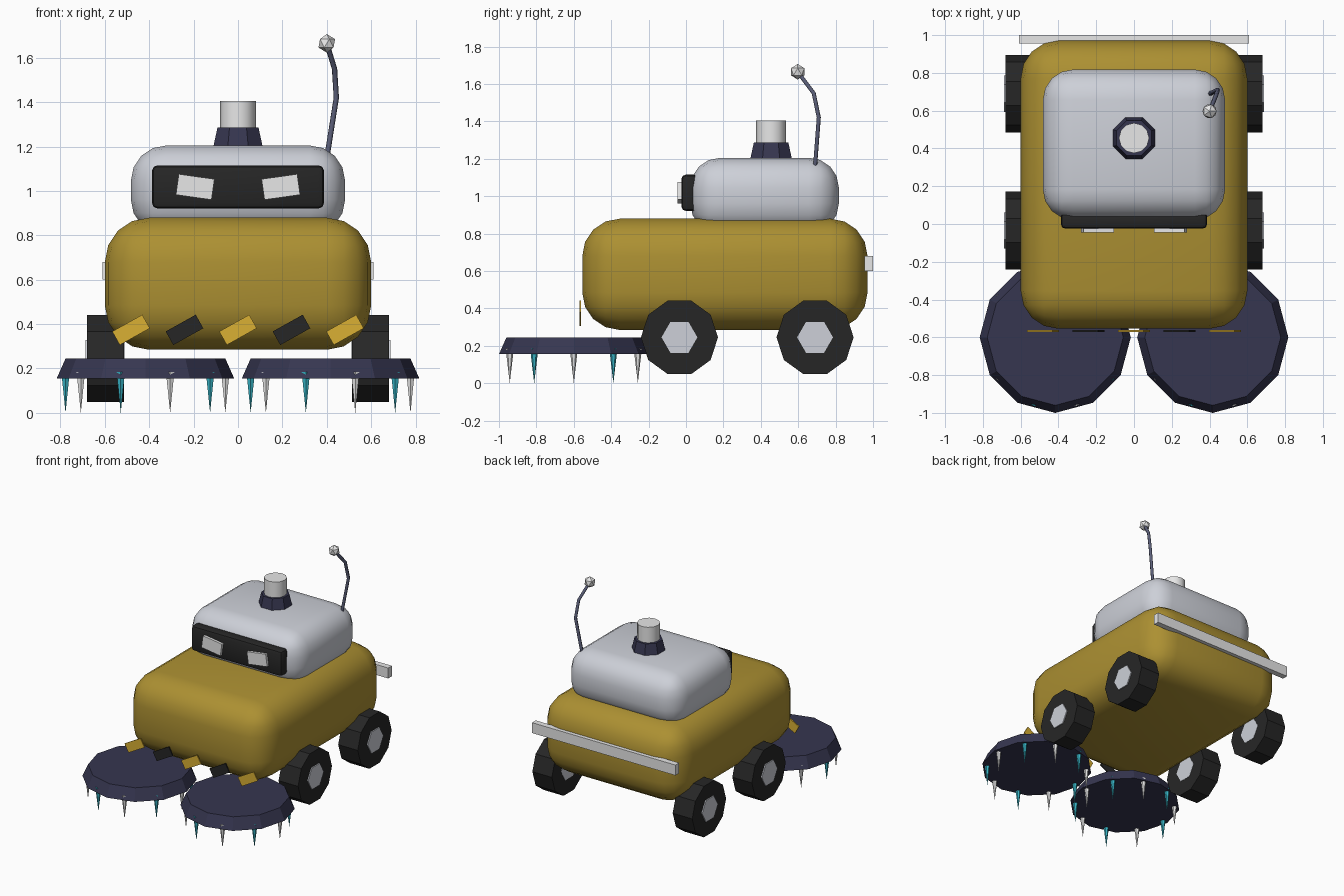
import bpy, bmesh, math
from mathutils import Matrix, Vector

cube = bpy.data.objects.get("Cube")
if cube:
    bpy.data.objects.remove(cube, do_unlink=True)


def material(name, rgb):
    """Flat material from an sRGB 0-255 colour."""
    lin = [((c / 255 + 0.055) / 1.055) ** 2.4 for c in rgb] + [1.0]
    m = bpy.data.materials.new(name)
    m.use_nodes = True
    m.diffuse_color = lin
    bsdf = next(n for n in m.node_tree.nodes if n.type == 'BSDF_PRINCIPLED')
    bsdf.inputs["Base Color"].default_value = lin
    bsdf.inputs["Roughness"].default_value = 0.7
    return m


OCHRE = material("ochre_paint", (172, 144, 50))
YELLOW = material("warning_yellow", (218, 176, 52))
SILVER = material("silver_shell", (205, 208, 216))
WHITE = material("off_white", (236, 236, 236))
BLACK = material("rubber_black", (38, 38, 38))
NAVY = material("dark_navy", (54, 54, 80))
SLATE = material("slate_metal", (92, 96, 122))
TEAL = material("teal_bristle", (55, 180, 198))


def add_object(name, bm, mat, smooth=False):
    bmesh.ops.recalc_face_normals(bm, faces=bm.faces)
    mesh = bpy.data.meshes.new(name)
    bm.to_mesh(mesh)
    bm.free()
    mesh.materials.append(mat)
    ob = bpy.data.objects.new(name, mesh)
    bpy.context.collection.objects.link(ob)
    if smooth:
        bpy.ops.object.select_all(action='DESELECT')
        ob.select_set(True)
        bpy.context.view_layer.objects.active = ob
        bpy.ops.object.shade_smooth_by_angle(angle=math.radians(40))
    return ob


def box(name, center, size, mat, bevel=0, segments=4, tilt=0):
    """Box tilted about y, with optional rounded edges."""
    bm = bmesh.new()
    bmesh.ops.create_cube(bm, size=1)
    bmesh.ops.scale(bm, vec=size, verts=bm.verts)
    if bevel:
        bmesh.ops.bevel(bm, geom=bm.edges[:], offset=bevel, segments=segments,
                        profile=0.5, affect='EDGES')
    bm.transform(Matrix.Translation(center) @ Matrix.Rotation(tilt, 4, 'Y'))
    return add_object(name, bm, mat, smooth=bevel > 0)


def cone(name, center, r_low, r_high, depth, sides, mat, axis_x=False, spin=0, smooth=False):
    """Prism or cone along z, or along x."""
    bm = bmesh.new()
    bmesh.ops.create_cone(bm, cap_ends=True, segments=sides,
                          radius1=r_low, radius2=r_high, depth=depth)
    turn = Matrix.Rotation(math.pi / 2, 4, 'Y') if axis_x else Matrix.Rotation(spin, 4, 'Z')
    bm.transform(Matrix.Translation(center) @ turn)
    bmesh.ops.remove_doubles(bm, verts=bm.verts, dist=1e-5)
    return add_object(name, bm, mat, smooth)


# Hull, cabin and visor
box("body", (0, 0.208, 0.582), (1.2, 1.525, 0.595), OCHRE, 0.2)
box("cabin", (0, 0.42, 1.003), (0.965, 0.795, 0.404), SILVER, 0.16)
box("visor", (0, 0.02, 1.018), (0.775, 0.09, 0.195), BLACK, 0.025, 2)
box("rear_bar", (0, 0.977, 0.64), (1.22, 0.045, 0.08), WHITE)

# Tilted eyes
for side, label in ((1, "left"), (-1, "right")):
    box(f"{label}_eye", (side * 0.193, -0.03, 1.018), (0.162, 0.03, 0.094), WHITE,
        tilt=-side * 0.14)

# Slanted warning stripes
for i in range(5):
    box(f"stripe_{i + 1}", ((i - 2) * 0.241, -0.566, 0.374), (0.155, 0.009, 0.07),
        BLACK if i % 2 else YELLOW, tilt=-0.51)

# Roof beacon
cone("beacon_collar", (0, 0.455, 1.243), 0.12, 0.1, 0.085, 8, NAVY, spin=math.pi / 8)
cone("beacon_light", (0, 0.455, 1.343), 0.08, 0.08, 0.125, 12, WHITE, smooth=True)

# Bent antenna and its tip
path = [(0.402, 0.69, 1.16), (0.443, 0.71, 1.42), (0.435, 0.683, 1.55), (0.4, 0.597, 1.665)]
curve = bpy.data.curves.new("antenna", 'CURVE')
curve.dimensions = '3D'
curve.bevel_depth = 0.012
curve.bevel_resolution = 1
curve.use_fill_caps = True
spline = curve.splines.new('POLY')
spline.points.add(len(path) - 1)
for point, co in zip(spline.points, path):
    point.co = (*co, 1)
curve.materials.append(SLATE)
antenna = bpy.data.objects.new("antenna", curve)
bpy.context.collection.objects.link(antenna)
bpy.ops.object.select_all(action='DESELECT')
antenna.select_set(True)
bpy.context.view_layer.objects.active = antenna
bpy.ops.object.convert(target='MESH')

bm = bmesh.new()
bmesh.ops.create_icosphere(bm, subdivisions=1, radius=0.042,
                           matrix=Matrix.Translation(Vector(path[-1])))
add_object("antenna_tip", bm, WHITE)

for side, label in ((1, "left"), (-1, "right")):
    # Wheels with hexagonal hubs
    for y, end in ((-0.035, "front"), (0.69, "rear")):
        cone(f"{end}_{label}_wheel", (side * 0.597, y, 0.245), 0.206, 0.206, 0.166, 10,
             BLACK, axis_x=True)
        cone(f"{end}_{label}_hub", (side * 0.6, y, 0.245), 0.096, 0.096, 0.176, 6,
             SILVER, axis_x=True)

    # Sweeping brush with a ring of alternating bristles
    cx, cy = side * 0.417, -0.6
    cone(f"{label}_brush_disc", (cx, cy, 0.2), 0.4, 0.36, 0.09, 12, NAVY)
    for i in range(10):
        a = i * math.tau / 10
        cone(f"{label}_bristle_{i + 1}",
             (cx + 0.36 * math.cos(a), cy + 0.36 * math.sin(a), 0.0925),
             0, 0.022, 0.185, 6, TEAL if i % 2 else WHITE)
